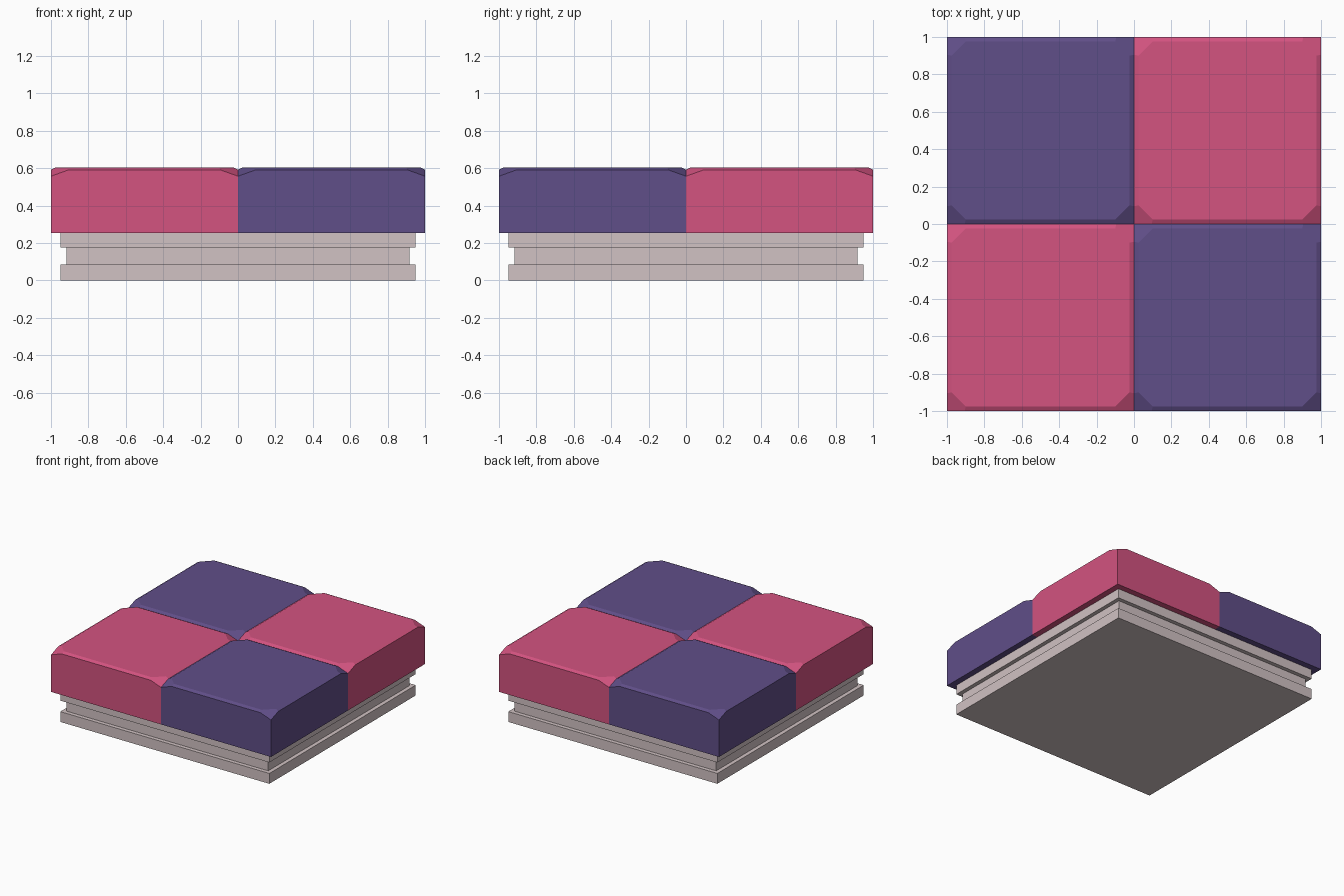
import bpy, bmesh

if "Cube" in bpy.data.objects:
    bpy.data.objects.remove(bpy.data.objects["Cube"])


def srgb(r, g, b):
    def lin(c):
        c /= 255
        return c / 12.92 if c <= 0.04045 else ((c + 0.055) / 1.055) ** 2.4
    return (lin(r), lin(g), lin(b), 1)


def material(name, rgb):
    m = bpy.data.materials.new(name)
    m.diffuse_color = srgb(*rgb)
    m.use_nodes = True
    m.node_tree.nodes["Principled BSDF"].inputs["Base Color"].default_value = m.diffuse_color
    return m


PINK = material("pink fabric", (211, 83, 128))
PURPLE = material("purple fabric", (96, 78, 136))
GREY = material("warm grey base", (209, 194, 195))


def finish(name, bm, mat):
    bmesh.ops.recalc_face_normals(bm, faces=bm.faces)
    me = bpy.data.meshes.new(name)
    bm.to_mesh(me)
    bm.free()
    me.materials.append(mat)
    ob = bpy.data.objects.new(name, me)
    bpy.context.collection.objects.link(ob)
    return ob


# Square base with a recessed groove, lofted from a half-width/height profile
def base():
    bm = bmesh.new()
    signs = [(-1, -1), (1, -1), (1, 1), (-1, 1)]
    profile = [(0.95, 0), (0.95, 0.085), (0.917, 0.085), (0.917, 0.175),
               (0.95, 0.175), (0.95, 0.253)]
    rings = [[bm.verts.new((sx * w, sy * w, z)) for sx, sy in signs] for w, z in profile]
    for a, b in zip(rings, rings[1:]):
        for i in range(4):
            j = (i + 1) % 4
            bm.faces.new((a[i], a[j], b[j], b[i]))
    bm.faces.new(rings[0])
    bm.faces.new(rings[-1])
    finish("base", bm, GREY)


# Square cushion: bevelled rim and sloping cut corners
def cushion(name, cx, cy, mat):
    bm = bmesh.new()
    h, cut, inset = 0.5, 0.095, 0.025
    z0, zc, zr, zt = 0.253, 0.557, 0.591, 0.604
    low, corner, rim, top = [], [], [], []
    for ux, uy in [(1, 0), (0, 1), (-1, 0), (0, -1)]:
        # side runs along u, outward normal n is u turned clockwise
        nx, ny = uy, -ux

        def vert(along, out, z):
            return bm.verts.new((cx + ux * along + nx * out, cy + uy * along + ny * out, z))
        low.append(vert(-h, h, z0))
        corner.append(vert(-h, h, zc))
        rim.append((vert(-h + cut, h, zr), vert(h - cut, h, zr)))
        top.append((vert(-h + cut + 0.005, h - inset, zt), vert(h - cut - 0.005, h - inset, zt)))
    for i in range(4):
        j = (i + 1) % 4
        bm.faces.new((low[i], low[j], corner[j], rim[i][1], rim[i][0], corner[i]))
        bm.faces.new((rim[i][0], rim[i][1], top[i][1], top[i][0]))
        bm.faces.new((corner[j], rim[j][0], top[j][0], top[i][1], rim[i][1]))
    bm.faces.new([v for pair in top for v in pair])
    bm.faces.new(low[::-1])
    finish(name, bm, mat)


base()
# Checkerboard of four cushions
for row, y in (("front", -0.5), ("back", 0.5)):
    for side, x in (("left", -0.5), ("right", 0.5)):
        cushion(f"cushion_{row}_{side}", x, y, PINK if x * y > 0 else PURPLE)
